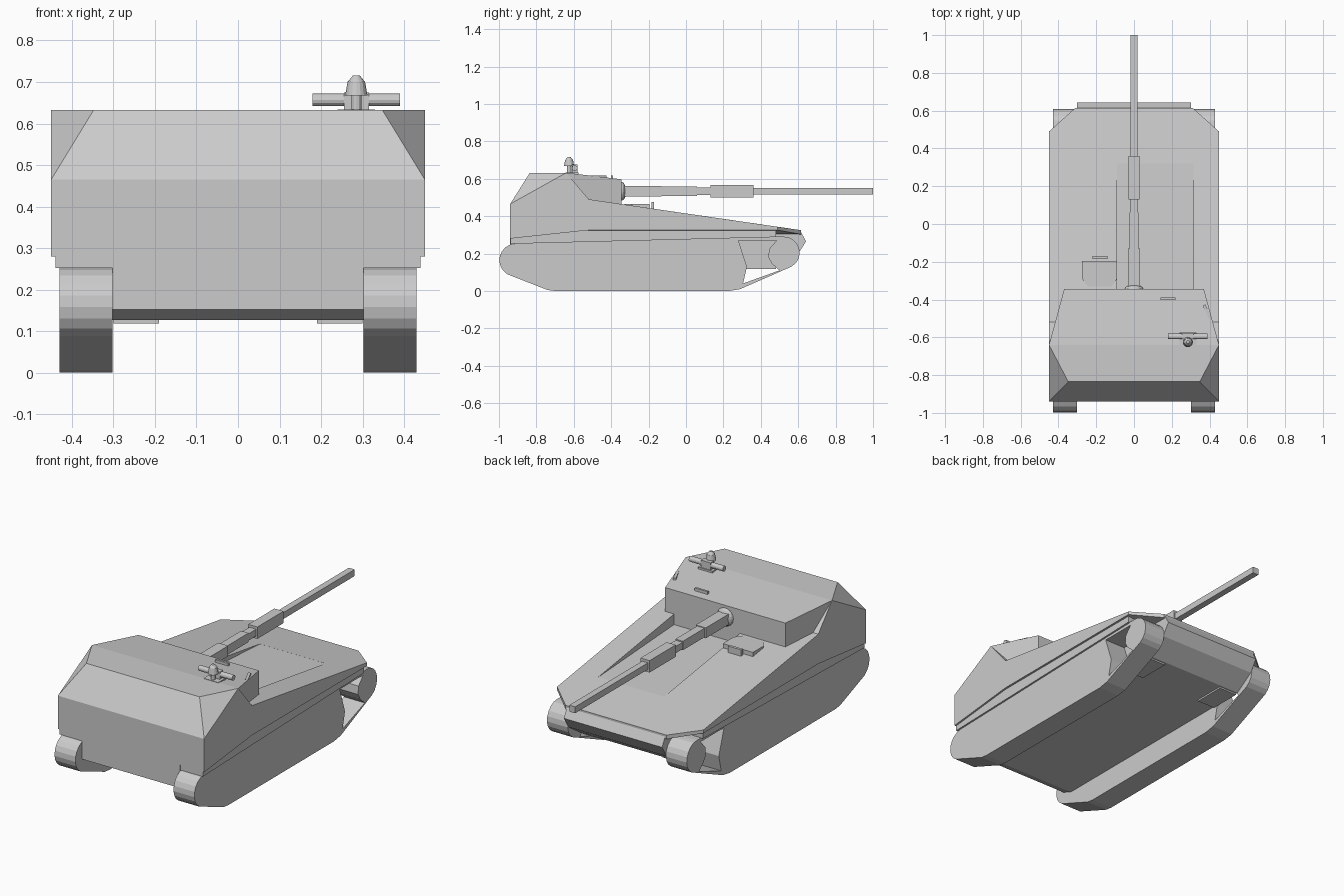
import bpy, bmesh, math
from mathutils import Matrix, Vector

if "Cube" in bpy.data.objects:
    bpy.data.objects.remove(bpy.data.objects["Cube"])


def finish(name, bm):
    bmesh.ops.recalc_face_normals(bm, faces=bm.faces)
    me = bpy.data.meshes.new(name)
    bm.to_mesh(me)
    bm.free()
    ob = bpy.data.objects.new(name, me)
    bpy.context.collection.objects.link(ob)
    return ob


def hull(name, pts):
    """Faceted solid around points, mirrored across x."""
    bm = bmesh.new()
    for x, y, z in pts:
        for s in (1, -1):
            bm.verts.new((s * x, y, z))
    res = bmesh.ops.convex_hull(bm, input=bm.verts)
    loose = [g for g in set(res["geom_interior"] + res["geom_unused"])
             if isinstance(g, bmesh.types.BMVert)]
    bmesh.ops.delete(bm, geom=loose, context='VERTS')
    bmesh.ops.dissolve_limit(bm, angle_limit=0.01, verts=bm.verts, edges=bm.edges)
    return finish(name, bm)


def extrude(name, pts, vec):
    bm = bmesh.new()
    f = bm.faces.new([bm.verts.new(p) for p in pts])
    r = bmesh.ops.extrude_face_region(bm, geom=[f])
    bmesh.ops.translate(bm, vec=vec,
                        verts=[v for v in r["geom"] if isinstance(v, bmesh.types.BMVert)])
    if f.is_valid and len([e for e in f.edges if len(e.link_faces) > 2]):
        bm.faces.remove(f)
    return finish(name, bm)


def prism(name, yz, x0, x1):
    return extrude(name, [(x0, y, z) for y, z in yz], (x1 - x0, 0, 0))


def box(name, x, y, z, rot=0):
    bm = bmesh.new()
    size = Vector((x[1] - x[0], y[1] - y[0], z[1] - z[0]))
    mid = Vector((sum(x), sum(y), sum(z))) / 2
    bmesh.ops.create_cube(bm, size=1, matrix=Matrix.Translation(mid)
                          @ Matrix.Rotation(rot, 4, 'Z') @ Matrix.Diagonal((*size, 1)))
    return finish(name, bm)


def cone(name, loc, r1, r2, depth, segs=16, axis=None):
    bm = bmesh.new()
    rot = Matrix.Rotation(math.pi / 2, 4, axis) if axis else Matrix()
    bmesh.ops.create_cone(bm, cap_ends=True, segments=segs, radius1=r1, radius2=r2,
                          depth=depth, matrix=Matrix.Translation(loc) @ rot)
    return finish(name, bm)


def cut(ob, cutter):
    m = ob.modifiers.new("cut", 'BOOLEAN')
    m.operation, m.object, m.solver = 'DIFFERENCE', cutter, 'EXACT'
    bpy.context.view_layer.objects.active = ob
    bpy.ops.object.modifier_apply(modifier="cut")
    bpy.data.objects.remove(cutter)


def arc(cy, cz, r, a0, a1, n):
    return [(cy + r * math.cos(math.radians(a0 + (a1 - a0) * i / n)),
             cz + r * math.sin(math.radians(a0 + (a1 - a0) * i / n))) for i in range(n + 1)]


# Tracks with the opening behind the front wheel
track_profile = (arc(-0.91, 0.165, 0.088, 92, 240, 8) + [(-0.74, 0.005), (-0.70, 0), (0.23, 0), (0.29, 0.01)]
                 + arc(0.522, 0.205, 0.086, -60, 92, 8))
opening = [(0.28, 0.27), (0.326, 0.13), (0.305, 0.04), (0.50, 0.11),
           (0.46, 0.145), (0.44, 0.18), (0.445, 0.225), (0.485, 0.27)]
for side, s in (("right", 1), ("left", -1)):
    t = prism(side + "_track", track_profile, s * 0.302, s * 0.43)
    cut(t, prism("opening_cutter", opening, s * 0.29, s * 0.44))

# Lower hull between the tracks, and the strip above the tracks
prism("lower_hull", [(-0.94, 0.30), (-0.94, 0.152), (-0.88, 0.127), (0.49, 0.127),
                     (0.60, 0.2), (0.642, 0.265), (0.612, 0.32), (0.4, 0.34)], -0.302, 0.302)
prism("sponson_floor", [(-0.938, 0.252), (-0.938, 0.30), (-0.6, 0.34), (0.48, 0.335),
                        (0.48, 0.288)], -0.44, 0.44)
for s in (1, -1):
    box("belly_plate", (s * 0.245 - 0.055, s * 0.245 + 0.055), (0.30, 0.48), (0.118, 0.13))

# Sloped deck with chamfered nose corners and a recessed engine panel
deck = hull("deck", [(0.45, -0.72, 0.325), (0.45, -0.52, 0.49), (0.45, 0.49, 0.343),
                     (0.45, 0.49, 0.325), (0.31, 0.615, 0.325), (0.31, 0.615, 0.303)])
cut(deck, prism("recess_cutter", [(0.32, 0.3675), (-0.42, 0.41), (-0.42, 0.6), (0.32, 0.6)],
                -0.09, 0.315))

# Rear casemate and the turret front
hull("casemate", [(0.45, -0.94, 0.28), (0.45, -0.94, 0.465), (0.348, -0.835, 0.632),
                  (0.45, -0.64, 0.632), (0.45, -0.52, 0.49), (0.45, -0.52, 0.325)])
hull("turret_front", [(0.45, -0.64, 0.632), (0.37, -0.345, 0.597),
                      (0.45, -0.64, 0.38), (0.37, -0.345, 0.38)])

# Driver hatch and vision blocks
hatch = [(-0.275, -0.195), (-0.275, -0.29), (-0.245, -0.33),
         (-0.12, -0.33), (-0.09, -0.29), (-0.09, -0.195)]
extrude("driver_hatch", [(x, y, 0.41) for x, y in hatch], (0, 0, 0.056))
box("driver_periscope", (-0.22, -0.14), (-0.185, -0.17), (0.42, 0.475))
box("turret_periscope", (0.14, 0.22), (-0.402, -0.39), (0.59, 0.618))
box("cheek_sight", (0.38, 0.395), (-0.505, -0.425), (0.595, 0.617), math.radians(25))

# Gun: mantlet and stepped square barrel
bm = bmesh.new()
bmesh.ops.create_uvsphere(bm, u_segments=16, v_segments=10, radius=0.05,
                          matrix=Matrix.Translation((0, -0.345, 0.533)) @ Matrix.Diagonal((1, 0.5, 1, 1)))
finish("mantlet", bm)
for i, (y0, y1, hx, hz) in enumerate([(-0.36, -0.13, 0.031, 0.029), (-0.13, 0.06, 0.023, 0.025),
                                      (0.06, 0.13, 0.021, 0.019), (0.13, 0.36, 0.028, 0.033),
                                      (0.36, 1.0, 0.018, 0.018)]):
    box("barrel_section_%d" % (i + 1), (-hx, hx), (y0, y1), (0.533 - hz, 0.533 + hz))

# Roof weapon station
box("station_base", (0.24, 0.33), (-0.645, -0.575), (0.62, 0.634))
box("station_post", (0.255, 0.315), (-0.61, -0.58), (0.63, 0.675))
cone("station_bar", (0.285, -0.595, 0.657), 0.015, 0.015, 0.21, 12, 'Y')
cone("station_neck", (0.285, -0.625, 0.65), 0.012, 0.012, 0.05, 12)
cone("station_dome", (0.285, -0.625, 0.684), 0.027, 0.021, 0.034)
cone("station_dome_cap", (0.285, -0.625, 0.708), 0.021, 0.008, 0.016)
